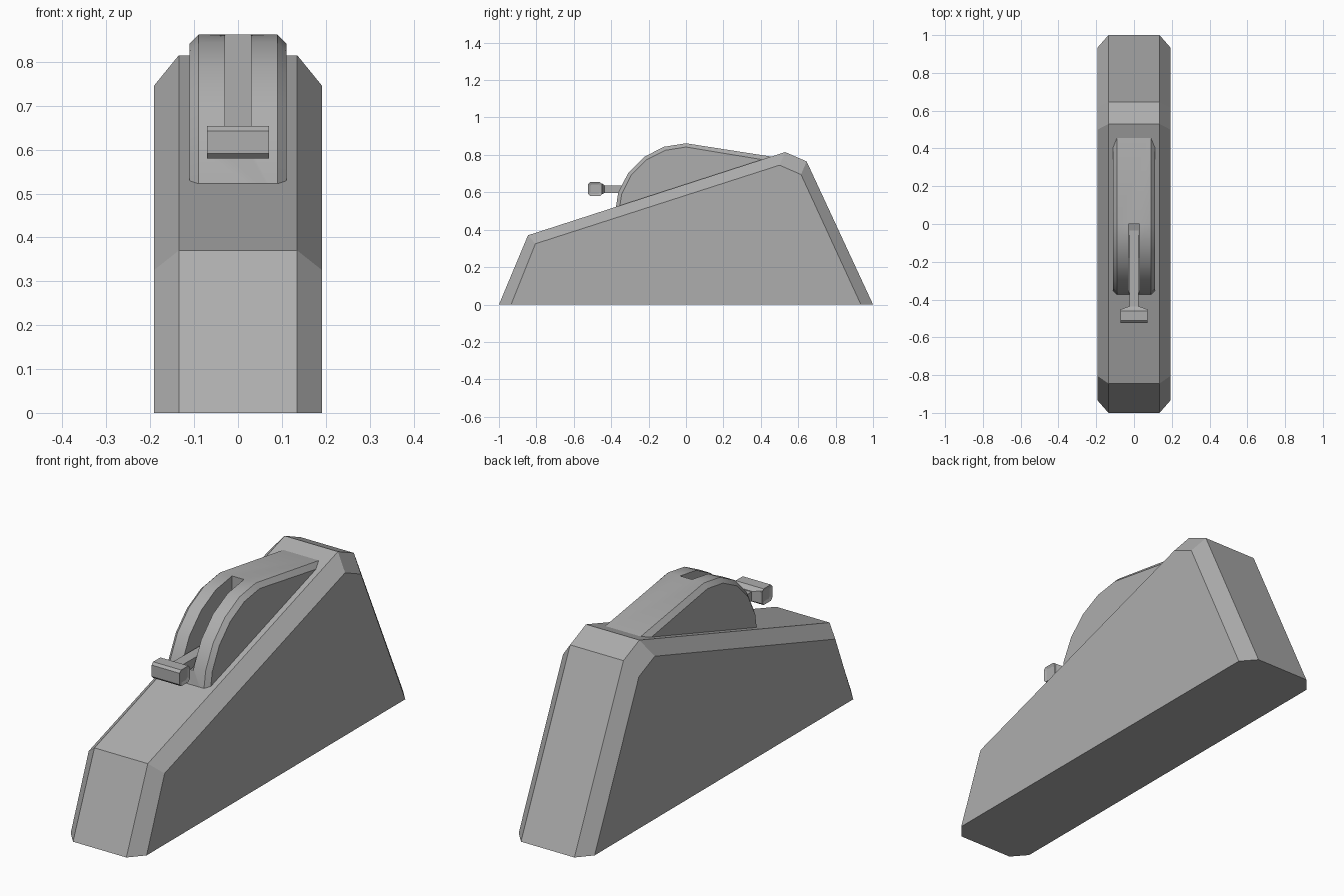
import bpy, bmesh
from math import sin, cos, radians

default = bpy.data.objects.get("Cube")
if default:
    bpy.data.objects.remove(default, do_unlink=True)

GREY = (0.42, 0.42, 0.42, 1)
mat = bpy.data.materials.new("plain_grey")
mat.use_nodes = True
mat.diffuse_color = GREY
mat.node_tree.nodes["Principled BSDF"].inputs["Base Color"].default_value = GREY


def loft(name, sections):
    """Skin matching rings of points and cap both ends."""
    bm = bmesh.new()
    rings = [[bm.verts.new(p) for p in ring] for ring in sections]
    n = len(rings[0])
    for a, b in zip(rings, rings[1:]):
        for i in range(n):
            j = (i + 1) % n
            bm.faces.new((a[i], a[j], b[j], b[i]))
    bm.faces.new(rings[0])
    bm.faces.new(rings[-1])
    bmesh.ops.recalc_face_normals(bm, faces=bm.faces)
    mesh = bpy.data.meshes.new(name)
    bm.to_mesh(mesh)
    bm.free()
    mesh.materials.append(mat)
    obj = bpy.data.objects.new(name, mesh)
    bpy.context.collection.objects.link(obj)
    return obj


def at_x(x, profile):
    return [(x, y, z) for y, z in profile]


def bevelled_slab(name, rim, rim_x, face, face_x):
    """Mirrored slab whose end faces differ from its rim."""
    return loft(name, [at_x(-face_x, face), at_x(-rim_x, rim),
                       at_x(rim_x, rim), at_x(face_x, face)])


def rect_y(y, half_x, z0, z1):
    return [(-half_x, y, z0), (half_x, y, z0), (half_x, y, z1), (-half_x, y, z1)]


# Wedge-shaped body with chamfered sides
body_rim = [(-1, 0), (-0.845, 0.37), (0.53, 0.815), (0.645, 0.765), (1, 0)]
body_face = [(-0.935, 0), (-0.805, 0.325), (0.5, 0.745), (0.615, 0.695), (0.935, 0)]
bevelled_slab("body", body_rim, 0.135, body_face, 0.192)


# Rounded housing sunk into the sloping top
def housing_profile(radius, tail):
    arc = [(-radius * sin(radians(a)), 0.481 + radius * cos(radians(a)))
           for a in range(90, -1, -18)]
    return arc + [tail, (0.4, 0.6)]


housing = bevelled_slab("housing", housing_profile(0.381, (0.5, 0.784)), 0.09,
                        housing_profile(0.361, (0.46, 0.766)), 0.11)

# Slot in the housing for the lever
cutter = loft("slot_cutter", [rect_y(-0.6, 0.03, 0.585, 1), rect_y(0, 0.03, 0.585, 1)])
cutter.hide_render = True
cut = housing.modifiers.new("slot", "BOOLEAN")
cut.operation = "DIFFERENCE"
cut.solver = "EXACT"
cut.object = cutter
bpy.context.view_layer.objects.active = housing
bpy.ops.object.modifier_apply(modifier=cut.name)
bpy.data.objects.remove(cutter, do_unlink=True)

# Smooth the curved rim, keeping the real edges sharp
bpy.ops.object.select_all(action="DESELECT")
housing.select_set(True)
bpy.ops.object.shade_smooth_by_angle(angle=radians(30))

# Lever stem flaring out into the handle
loft("lever_stem", [rect_y(0, 0.025, 0.595, 0.632), rect_y(-0.44, 0.025, 0.595, 0.637)])
loft("lever_neck", [rect_y(-0.437, 0.03, 0.595, 0.64), rect_y(-0.452, 0.07, 0.588, 0.648)])


# Octagonal handle bar with slightly dished ends
def octagon(half_y, half_z, c):
    corners = [(c - half_y, -half_z), (half_y - c, -half_z), (half_y, c - half_z),
               (half_y, half_z - c), (half_y - c, half_z), (c - half_y, half_z),
               (-half_y, half_z - c), (-half_y, c - half_z)]
    return [(y - 0.486, z + 0.617) for y, z in corners]


bevelled_slab("lever_handle", octagon(0.037, 0.037, 0.011), 0.071,
              octagon(0.025, 0.025, 0.007), 0.066)
